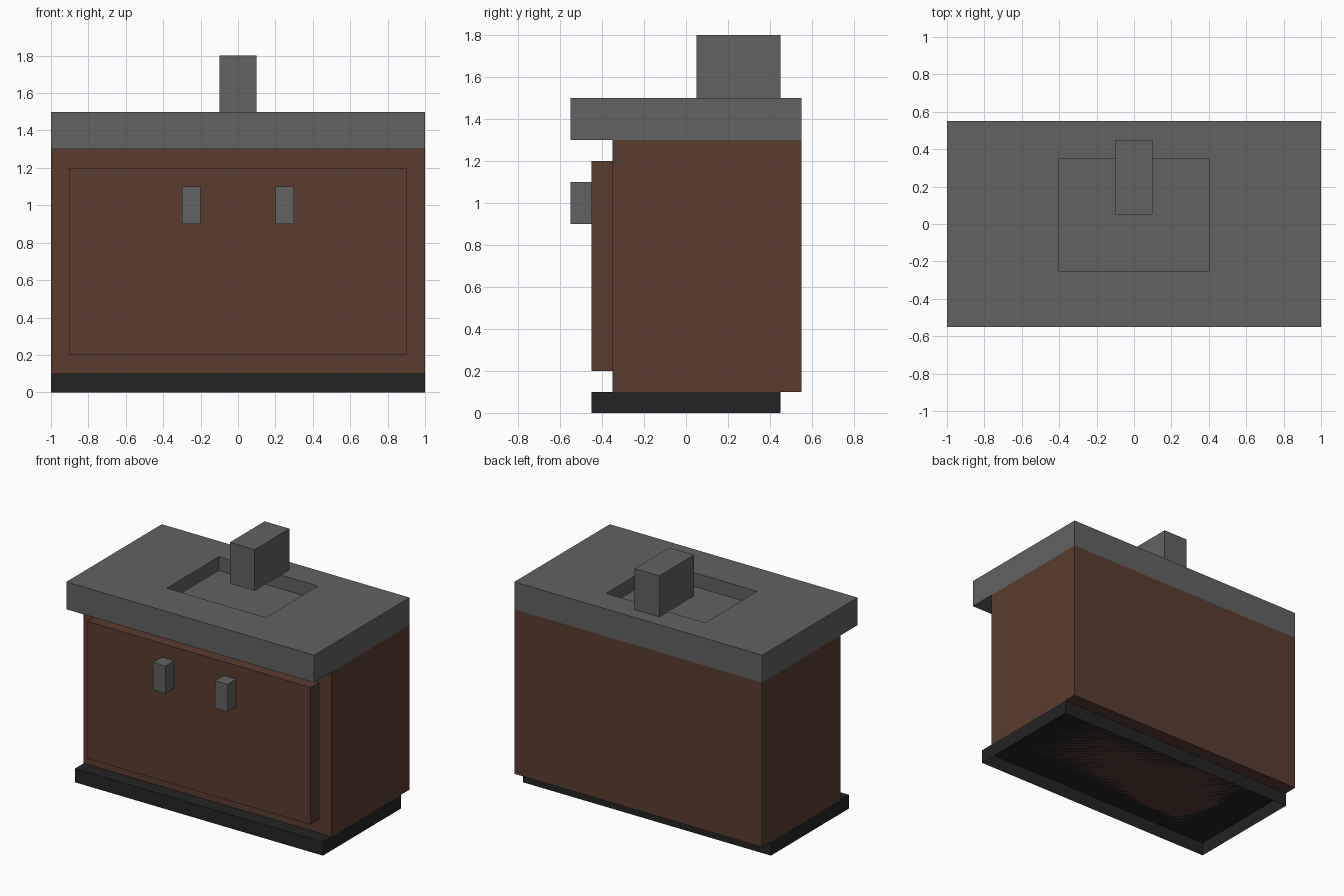
import bpy, bmesh

if "Cube" in bpy.data.objects:
    bpy.data.objects.remove(bpy.data.objects["Cube"])


def material(name, rgb):
    m = bpy.data.materials.new(name)
    m.diffuse_color = (*rgb, 1)
    m.use_nodes = True
    m.node_tree.nodes["Principled BSDF"].inputs["Base Color"].default_value = m.diffuse_color
    return m


BROWN = material("dark_wood", (0.1, 0.045, 0.027))
GREY = material("grey_stone", (0.122, 0.122, 0.126))
BLACK = material("black_plinth", (0.017, 0.017, 0.017))


def box(name, lo, hi, mat, edit=None):
    """Box between two corners, with an optional bmesh edit."""
    bm = bmesh.new()
    bmesh.ops.create_cube(bm, size=1)
    for v in bm.verts:
        v.co = [hi[i] if v.co[i] > 0 else lo[i] for i in range(3)]
    if edit:
        edit(bm)
    me = bpy.data.meshes.new(name)
    bm.to_mesh(me)
    bm.free()
    me.materials.append(mat)
    ob = bpy.data.objects.new(name, me)
    bpy.context.collection.objects.link(ob)
    return ob


def open_bottom(bm):
    bm.normal_update()
    faces = [f for f in bm.faces if f.normal.z < -0.5]
    bmesh.ops.delete(bm, geom=faces, context='FACES_ONLY')


def sink_basin(bm):
    bm.normal_update()
    top = [f for f in bm.faces if f.normal.z > 0.5]
    # rim of the basin
    bmesh.ops.inset_region(bm, faces=top, thickness=0.2)
    for v in top[0].verts:
        v.co.x = 0.4 if v.co.x > 0 else -0.4
        v.co.y = 0.35 if v.co.y > 0 else -0.25
    # sunken floor, keeping vertical walls
    bmesh.ops.inset_region(bm, faces=top, thickness=0.0)
    for v in top[0].verts:
        v.co.z -= 0.1


# Plinth, hollow underneath
box("plinth", (-1, -0.45, 0), (1, 0.45, 0.1), BLACK, open_bottom)
# Cabinet and door panel
box("cabinet", (-1, -0.35, 0.1), (1, 0.55, 1.3), BROWN)
box("door_panel", (-0.9, -0.45, 0.2), (0.9, -0.35, 1.2), BROWN)
# Handles
for side, x in (("left", -0.25), ("right", 0.25)):
    box(side + "_handle", (x - 0.05, -0.55, 0.9), (x + 0.05, -0.45, 1.1), GREY)
# Worktop with basin, and the tap
box("worktop", (-1, -0.55, 1.3), (1, 0.55, 1.5), GREY, sink_basin)
box("tap", (-0.1, 0.05, 1.5), (0.1, 0.45, 1.8), GREY)
